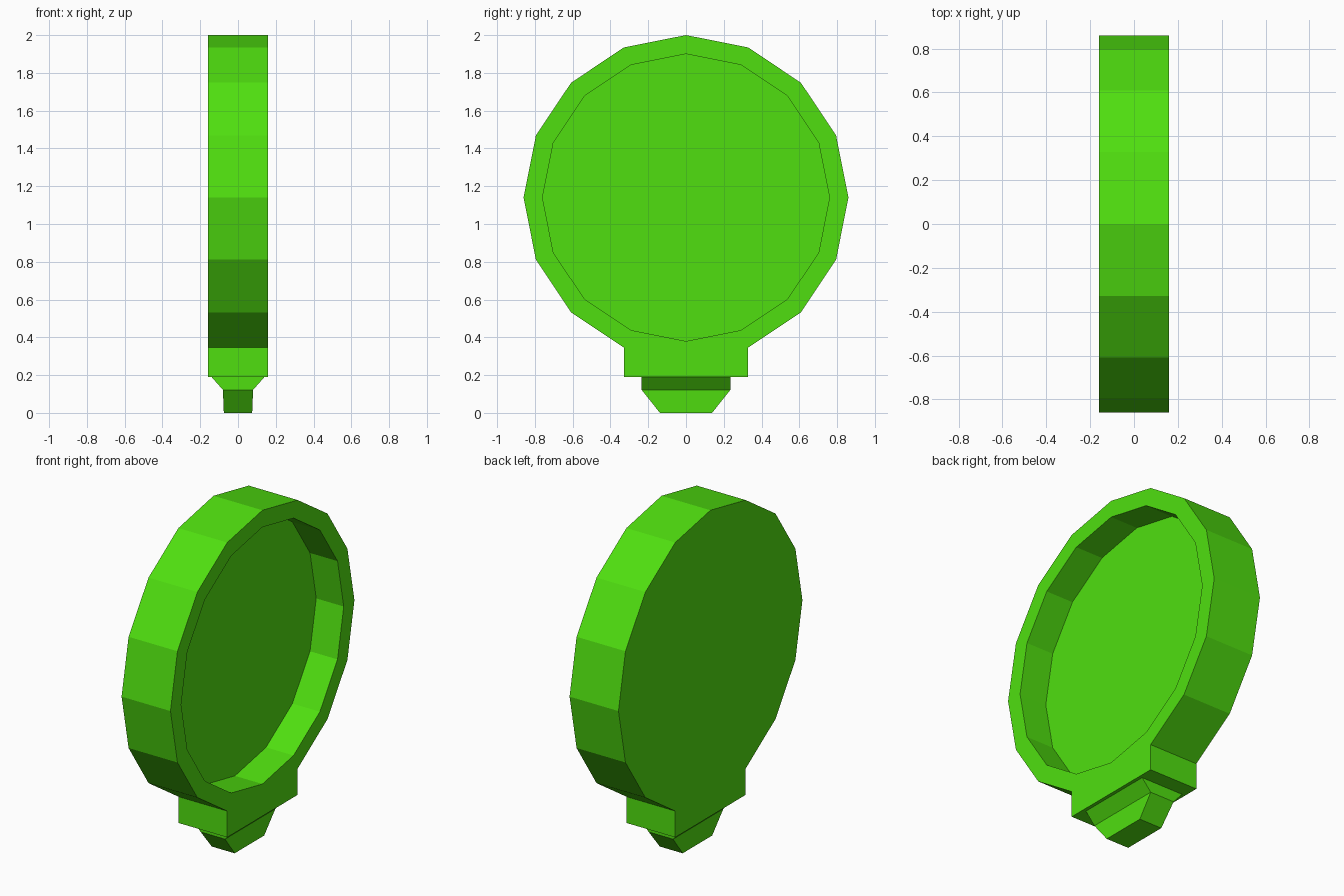
import bpy, bmesh
from math import sin, cos, pi

if "Cube" in bpy.data.objects:
    bpy.data.objects.remove(bpy.data.objects["Cube"])

SIDES, CZ, HALF = 16, 1.14, 0.16
R_OUT, R_IN, FLOOR_X = 0.86, 0.76, -0.02

green = bpy.data.materials.new("green")
green.diffuse_color = (0.08, 0.74, 0.005, 1)
green.use_nodes = True
green.node_tree.nodes["Principled BSDF"].inputs["Base Color"].default_value = green.diffuse_color


def finish(bm, name):
    bmesh.ops.recalc_face_normals(bm, faces=bm.faces)
    mesh = bpy.data.meshes.new(name)
    bm.to_mesh(mesh)
    bm.free()
    mesh.materials.append(green)
    obj = bpy.data.objects.new(name, mesh)
    bpy.context.collection.objects.link(obj)
    return obj


def polygon(r):
    # starts at the bottom corner
    return [(r * sin(2 * pi * i / SIDES), CZ - r * cos(2 * pi * i / SIDES))
            for i in range(SIDES)]


def ring(bm, pts, x):
    return [bm.verts.new((x, y, z)) for y, z in pts]


def skin(bm, a, b):
    n = len(a)
    for i in range(n):
        bm.faces.new((a[i], a[(i + 1) % n], b[(i + 1) % n], b[i]))


# Round case with square neck: bottom corner is replaced by the neck corners
outer = polygon(R_OUT)
neck_y = outer[1][0]
outline = outer[1:] + [(-neck_y, 0.19), (neck_y, 0.19)]
bm = bmesh.new()
back, front = ring(bm, outline, -HALF), ring(bm, outline, HALF)
skin(bm, back, front)
bm.faces.new(back)

# Shallow round recess on the +x side
rim, floor = ring(bm, polygon(R_IN), HALF), ring(bm, polygon(R_IN), FLOOR_X)
skin(bm, rim, floor)
bm.faces.new(floor)
edges = [bm.edges.get((loop[i - 1], loop[i]))
         for loop in (front, rim) for i in range(len(loop))]
bmesh.ops.triangle_fill(bm, edges=edges, use_beauty=True, normal=(1, 0, 0))
finish(bm, "round_case")

# Tapered plug under the neck: (half x, half y, z) sections
bm = bmesh.new()
rings = [[bm.verts.new((sx * hx, sy * hy, z))
          for sx, sy in ((-1, -1), (1, -1), (1, 1), (-1, 1))]
         for hx, hy, z in ((0.14, 0.235, 0.19), (0.08, 0.235, 0.122), (0.075, 0.138, 0))]
for a, b in zip(rings, rings[1:]):
    skin(bm, a, b)
bm.faces.new(rings[0])
bm.faces.new(rings[-1])
finish(bm, "bottom_plug")
